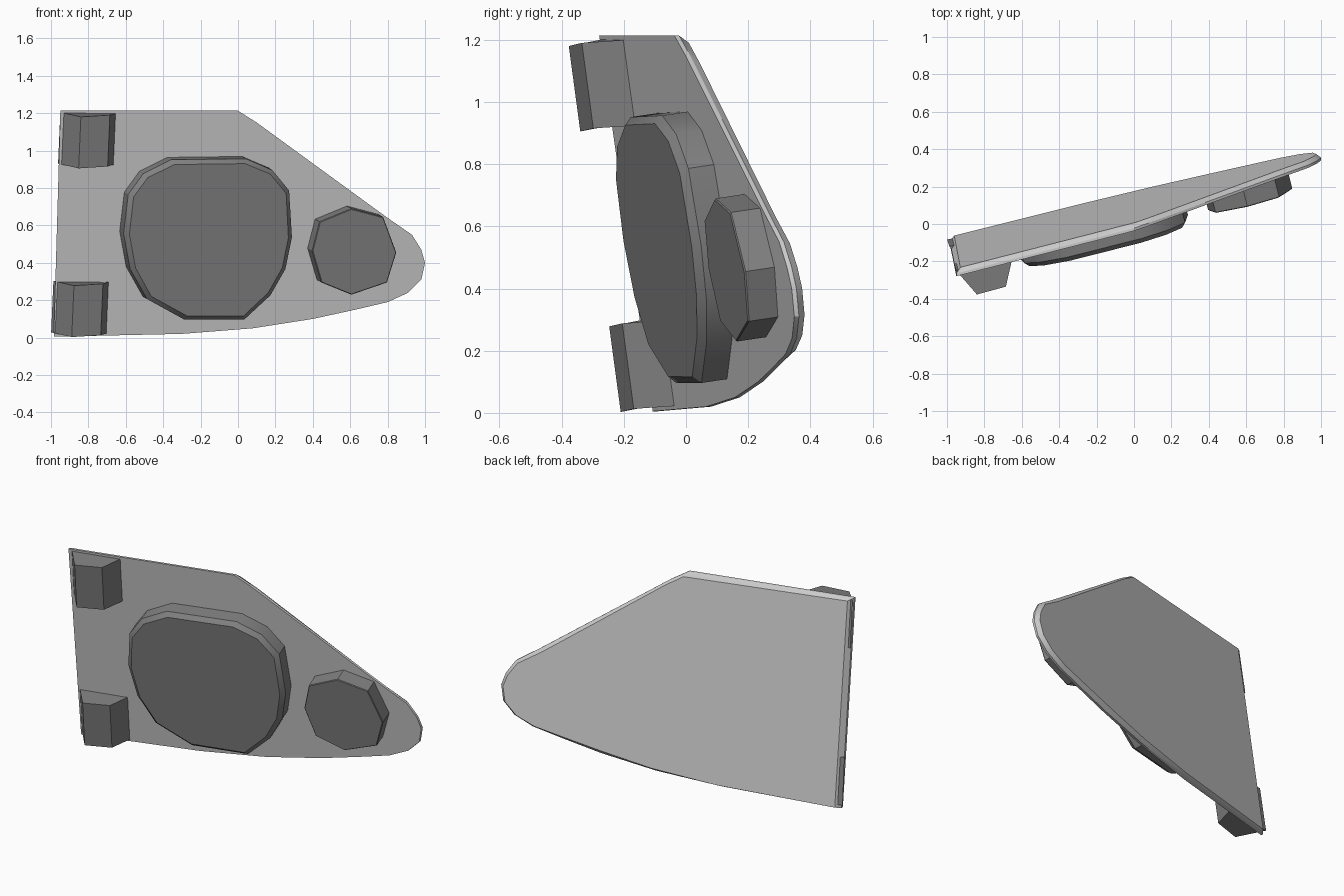
import bpy, bmesh, math
from mathutils import Vector

if "Cube" in bpy.data.objects:
    bpy.data.objects.remove(bpy.data.objects["Cube"])

# Tilted back plane of the panel: y as a function of x and z
def back_y(x, z):
    return 0.185 + 0.255 * x - 0.15 * z

THICK = 0.04
NORMAL = Vector((0.255, -1, -0.15)).normalized()

# Darker grey for the raised parts
dark = bpy.data.materials.new("dark_grey")
dark.diffuse_color = (0.22, 0.22, 0.22, 1)
dark.use_nodes = True
dark.node_tree.nodes["Principled BSDF"].inputs["Base Color"].default_value = dark.diffuse_color


def loft(name, rings, material=None, flip=False, smooth=30):
    """Skin a list of equal-length rings and cap both ends."""
    bm = bmesh.new()
    vs = [[bm.verts.new(p) for p in r] for r in rings]
    n = len(rings[0])
    for a, b in zip(vs, vs[1:]):
        for i in range(n):
            j = (i + 1) % n
            bm.faces.new((a[i], a[j], b[j], b[i]))
    bm.faces.new(vs[0][::-1])
    bm.faces.new(vs[-1])
    bmesh.ops.recalc_face_normals(bm, faces=bm.faces)
    if flip:
        bmesh.ops.reverse_faces(bm, faces=bm.faces)
    me = bpy.data.meshes.new(name)
    bm.to_mesh(me)
    bm.free()
    if material:
        me.materials.append(material)
    ob = bpy.data.objects.new(name, me)
    bpy.context.collection.objects.link(ob)
    bpy.ops.object.select_all(action='DESELECT')
    ob.select_set(True)
    bpy.context.view_layer.objects.active = ob
    bpy.ops.object.shade_smooth_by_angle(angle=math.radians(smooth))
    return ob


def inset(pts, d):
    """Move outline points towards their centre by distance d."""
    c = sum((Vector(p) for p in pts), Vector((0, 0))) / len(pts)
    return [Vector(p) + (c - Vector(p)).normalized() * d for p in pts]


def ring(pts, forward):
    """Outline placed on the tilted plane, shifted in front of the back face."""
    return [Vector((x, back_y(x, z) - forward, z)) for x, z in pts]


# Panel with its rear edge chamfered
outline = [(-0.95, 1.213), (0.0, 1.213), (0.1, 1.15), (0.8, 0.64), (0.93, 0.55),
           (0.98, 0.47), (1.0, 0.40), (0.98, 0.31), (0.91, 0.24), (0.8, 0.19),
           (0.63, 0.15), (0.4, 0.10), (0.08, 0.05), (-0.3, 0.02), (-0.985, 0.005)]
loft("panel", [ring(outline, THICK), ring(outline, 0.025), ring(inset(outline, 0.025), 0)],
     flip=True)


# Raised pads standing off the front face
def pad(name, pts, height, chamfer):
    base = ring(pts, THICK - 0.01)
    side = [p + NORMAL * (height - chamfer) for p in base]
    top = [p + NORMAL * height for p in ring(inset(pts, chamfer), THICK - 0.01)]
    loft(name, [base, side, top], dark)


pad("large_pad", [(-0.38, 0.965), (0.02, 0.97), (0.16, 0.91), (0.25, 0.80),
                  (0.265, 0.55), (0.23, 0.38), (0.15, 0.24), (0.01, 0.11),
                  (-0.31, 0.11), (-0.51, 0.22), (-0.60, 0.38), (-0.635, 0.57),
                  (-0.61, 0.78), (-0.53, 0.89)], 0.12, 0.025)
pad("small_pad", [(0.58, 0.705), (0.75, 0.66), (0.82, 0.47), (0.77, 0.31),
                  (0.58, 0.245), (0.42, 0.31), (0.37, 0.48), (0.41, 0.635)], 0.11, 0.004)

# Two identical wedge-sided mounting blocks on the left edge
profile = [(-0.95, -0.25, 1.205), (-0.84, -0.377, 1.18),
           (-0.685, -0.335, 1.19), (-0.652, -0.19, 1.20)]
down = Vector((-0.012, 0.037, -0.275))
for name, off in (("upper_block", (0, 0, 0)), ("lower_block", (-0.037, 0.13, -0.902))):
    top = [Vector(p) + Vector(off) for p in profile]
    loft(name, [top, [p + down for p in top]], dark)
